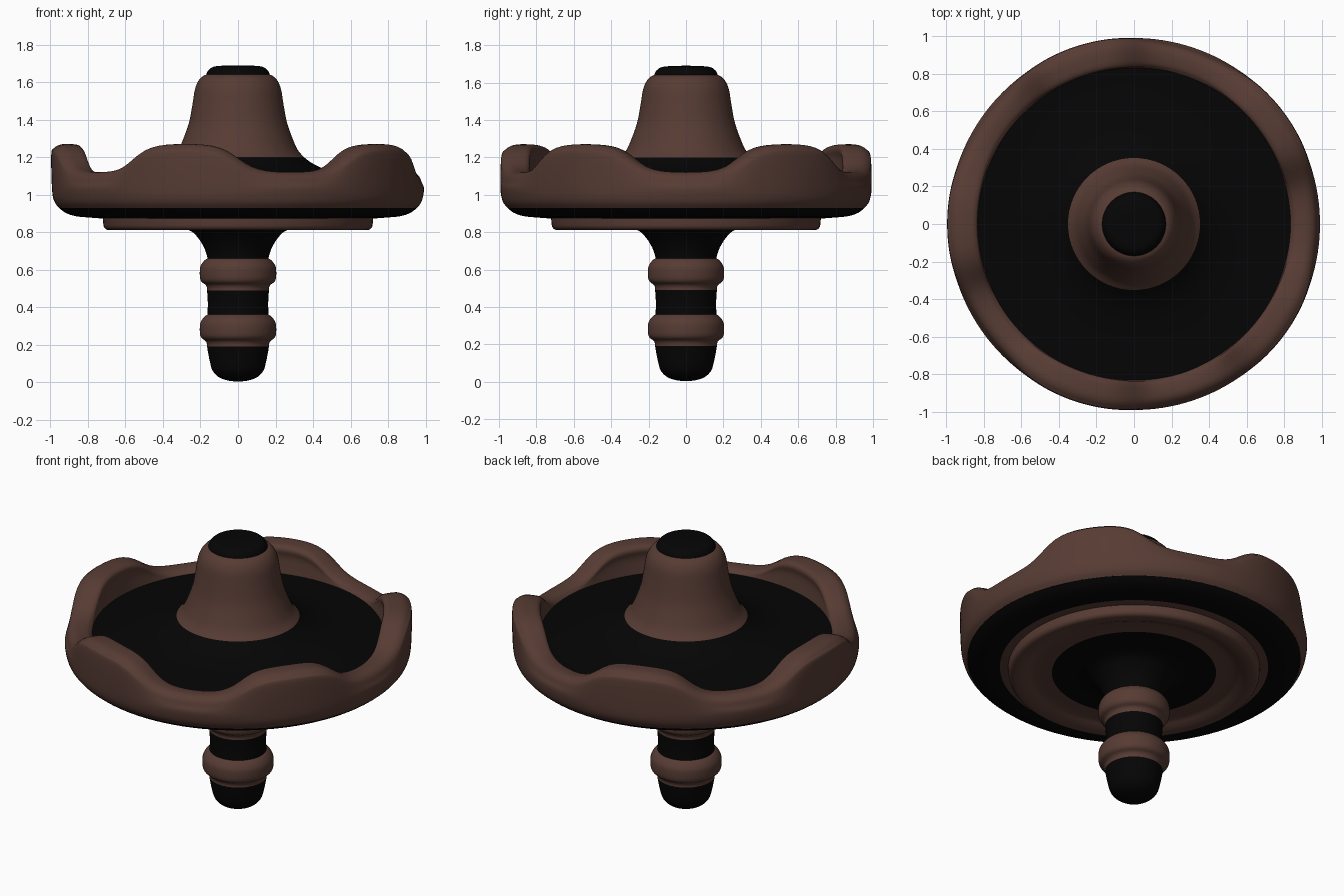
import bpy, math

if "Cube" in bpy.data.objects:
    bpy.data.objects.remove(bpy.data.objects["Cube"])

def material(name, rgb):
    m = bpy.data.materials.new(name)
    m.diffuse_color = (*rgb, 1)
    m.use_nodes = True
    m.node_tree.nodes["Principled BSDF"].inputs["Base Color"].default_value = m.diffuse_color
    return m

brown = material("dark brown", (0.095, 0.045, 0.034))
black = material("black", (0.0015, 0.0015, 0.0015))

def spline(p, n):
    """Catmull-Rom smoothing of an (r, z) profile."""
    if n < 2:
        return p
    out = []
    for i in range(len(p) - 1):
        a, b, c, d = p[max(i - 1, 0)], p[i], p[i + 1], p[min(i + 2, len(p) - 1)]
        for k in range(n):
            t = k / n
            out.append(tuple(0.5 * (2 * b[j] + (c[j] - a[j]) * t
                       + (2 * a[j] - 5 * b[j] + 4 * c[j] - d[j]) * t * t
                       + (3 * b[j] - a[j] - 3 * c[j] + d[j]) * t ** 3) for j in (0, 1)))
    return out + [p[-1]]

def lathe(name, profile, mat, seg=96, n=4):
    """Revolve a profile, listed bottom to top on the outside; profile may be a function of angle."""
    verts, faces = [], []
    for s in range(seg):
        a = 2 * math.pi * s / seg
        pts = spline(profile(a) if callable(profile) else profile, n)
        verts += [(max(r, 0) * math.cos(a), max(r, 0) * math.sin(a), z) for r, z in pts]
    m = len(pts)
    for s in range(seg):
        t = (s + 1) % seg
        faces += [(s * m + i, t * m + i, t * m + i + 1, s * m + i + 1) for i in range(m - 1)]
    me = bpy.data.meshes.new(name)
    me.from_pydata(verts, [], faces)
    me.materials.append(mat)
    ob = bpy.data.objects.new(name, me)
    bpy.context.collection.objects.link(ob)
    bpy.ops.object.select_all(action='DESELECT')
    ob.select_set(True)
    bpy.context.view_layer.objects.active = ob
    # weld the poles
    bpy.ops.object.mode_set(mode='EDIT')
    bpy.ops.mesh.select_all(action='SELECT')
    bpy.ops.mesh.remove_doubles(threshold=0.0001)
    bpy.ops.object.mode_set(mode='OBJECT')
    bpy.ops.object.shade_smooth_by_angle(angle=math.radians(50))
    return ob

# stem: tip, two collars, neck
lathe("stem_tip", [(0, 0.003), (0.05, 0.008), (0.10, 0.025), (0.135, 0.06), (0.15, 0.11),
                   (0.16, 0.16), (0.165, 0.19)], black)
for i, z in enumerate((0.19, 0.49)):
    lathe(f"stem_collar_{i + 1}", [(0.165, z), (0.166, z + 0.015), (0.174, z + 0.03), (0.194, z + 0.045),
                                  (0.203, z + 0.068), (0.203, z + 0.115), (0.194, z + 0.14),
                                  (0.178, z + 0.16), (0.163, z + 0.17)], brown)
lathe("stem_middle", [(0.163, 0.36), (0.161, 0.42), (0.165, 0.49)], black)
lathe("stem_neck", [(0.163, 0.66), (0.167, 0.68), (0.182, 0.72), (0.21, 0.765), (0.25, 0.805),
                    (0.32, 0.825), (0.47, 0.838)], black)

# ring under the disc, with a flat band around it
lathe("under_ring", [(0.47, 0.838), (0.52, 0.84), (0.58, 0.838), (0.62, 0.822), (0.655, 0.812),
                     (0.695, 0.812), (0.714, 0.826), (0.719, 0.85), (0.721, 0.872)], brown)
lathe("under_band", [(0.718, 0.872), (0.768, 0.876)], brown, n=1)

# dark underside of the dish
lathe("dish_underside", [(0.768, 0.876), (0.82, 0.880), (0.87, 0.886), (0.92, 0.903), (0.955, 0.93)], black)

# wavy rim with five raised lobes
def rim(a):
    w = math.tanh(1.6 * math.cos(5 * (a - math.pi))) / math.tanh(1.6)
    t = (w + 1) / 2
    h = 1.12 + 0.15 * t
    return [(0.955, 0.93), (0.98, 0.965), (0.992, 1.03), (0.980 + 0.016 * t, h - 0.055),
            (0.966 + 0.015 * t, h - 0.022), (0.938 + 0.01 * t, h - 0.003), (0.90, h),
            (0.862 - 0.01 * t, h - 0.006), (0.844 - 0.01 * t, h - 0.018 - 0.012 * t),
            (0.836 + 0.006 * t, h - 0.025 - 0.055 * t), (0.832, 1.088)]

lathe("wavy_rim", rim, brown, seg=160)

# dark top of the dish
lathe("dish_top", [(0.845, 1.094), (0.75, 1.096), (0.60, 1.106), (0.48, 1.13), (0.40, 1.165),
                   (0.352, 1.20)], black)

# central knob and its cap
lathe("knob", [(0.352, 1.20), (0.318, 1.24), (0.287, 1.31), (0.260, 1.39), (0.243, 1.48), (0.230, 1.56),
               (0.212, 1.605), (0.190, 1.63), (0.170, 1.640)], brown)
lathe("knob_cap", [(0.170, 1.640), (0.157, 1.665), (0.130, 1.682), (0.08, 1.688), (0, 1.69)], black)
